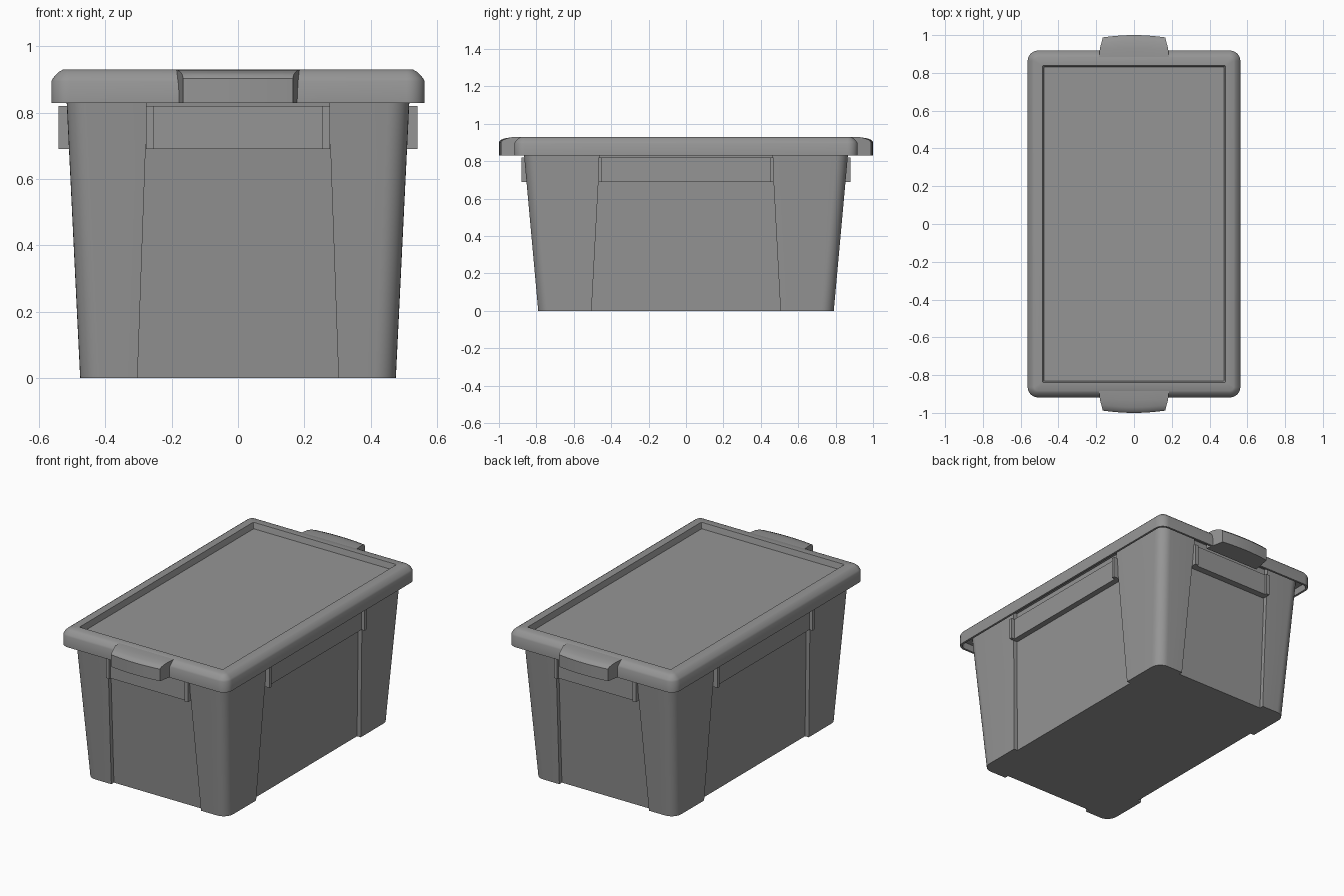
import bpy, bmesh
from math import cos, sin, pi, radians

if "Cube" in bpy.data.objects:
    bpy.data.objects.remove(bpy.data.objects["Cube"])

# Dark grey plastic
plastic = bpy.data.materials.new("dark_grey_plastic")
plastic.diffuse_color = (0.3, 0.3, 0.3, 1)
plastic.use_nodes = True
plastic.node_tree.nodes["Principled BSDF"].inputs["Base Color"].default_value = plastic.diffuse_color


def loft(name, rings, angle=35):
    """Skin a stack of closed rings, cap both ends, shade smooth by angle."""
    bm = bmesh.new()
    loops = [[bm.verts.new(p) for p in ring] for ring in rings]
    for a, b in zip(loops, loops[1:]):
        n = len(a)
        for i in range(n):
            j = (i + 1) % n
            bm.faces.new((a[i], a[j], b[j], b[i]))
    bm.faces.new(loops[0])
    bm.faces.new(loops[-1])
    bmesh.ops.recalc_face_normals(bm, faces=bm.faces)
    mesh = bpy.data.meshes.new(name)
    bm.to_mesh(mesh)
    bm.free()
    mesh.materials.append(plastic)
    ob = bpy.data.objects.new(name, mesh)
    bpy.context.collection.objects.link(ob)
    bpy.ops.object.select_all(action='DESELECT')
    ob.select_set(True)
    bpy.context.view_layer.objects.active = ob
    bpy.ops.object.shade_smooth_by_angle(angle=radians(angle))
    return ob


def outline(hx, hy, r, z, panel=None, steps=8):
    """Rounded rectangle; panel = (half x, half y, depth) recesses each side."""
    quad = [(hx - r + r * cos(pi / 2 * i / steps),
             hy - r + r * sin(pi / 2 * i / steps)) for i in range(steps + 1)]
    if panel:
        px, py, d = panel
        quad = [(hx - d, py), (hx, py)] + quad + [(px, hy), (px, hy - d)]
    pts = []
    for sx, sy in ((1, 1), (-1, 1), (-1, -1), (1, -1)):
        q = quad if sx * sy > 0 else quad[::-1]
        pts += [(sx * x, sy * y, z) for x, y in q]
    return pts


def box(name, x0, x1, y0, y1, z0, z1):
    return loft(name, [[(x0, y0, z), (x1, y0, z), (x1, y1, z), (x0, y1, z)]
                       for z in (z0, z1)])


# Tapered tub with a recessed panel on each side
loft("tub", [outline(0.476, 0.79, 0.065, 0, (0.303, 0.505, 0.025)),
             outline(0.519, 0.87, 0.065, 0.88, (0.272, 0.458, 0.025))])

# Lid: hollow skirt, rounded rim, sunken top
profile = [(0.06, 0.87), (0.016, 0.87), (0.013, 0.83), (0, 0.83), (0, 0.895),
           (0.005, 0.904), (0.014, 0.915), (0.024, 0.924), (0.035, 0.93),
           (0.079, 0.93), (0.087, 0.895)]
loft("lid", [outline(0.563 - i, 0.918 - i, max(0.055 - i, 0.004), z)
             for i, z in profile], 40)

for s, end in ((-1, "front"), (1, "back")):
    # Latch hood with a slightly bowed tip
    rings = []
    for k in range(9):
        t = k / 4 - 1
        tip = 0.988 + 0.012 * (1 - t * t)
        section = [(0.87, 0.93), (0.93, 0.929), (tip - 0.03, 0.922),
                   (tip - 0.009, 0.914), (tip, 0.903), (tip, 0.83), (0.87, 0.83)]
        rings.append([(t * (0.187 - 0.021 * max(0, (y - 0.905) / 0.08)), s * y, z)
                      for y, z in section])
    loft(end + "_latch", rings)

    # Grip on the short side: bar and two end tabs
    ys = sorted((s * 0.82, s * 0.868))
    box(end + "_grip", -0.256, 0.256, *ys, 0.69, 0.82)
    ys = sorted((s * 0.82, s * 0.88))
    for m in (-1, 1):
        box(end + "_grip_tab", *sorted((m * 0.255, m * 0.277)), *ys, 0.69, 0.82)

for s, side in ((-1, "left"), (1, "right")):
    # Grip on the long side: bar and two end tabs
    xs = sorted((s * 0.47, s * 0.52))
    box(side + "_grip", *xs, -0.45, 0.45, 0.69, 0.82)
    xs = sorted((s * 0.47, s * 0.541))
    for m in (-1, 1):
        box(side + "_grip_tab", *xs, *sorted((m * 0.449, m * 0.467)), 0.69, 0.82)
